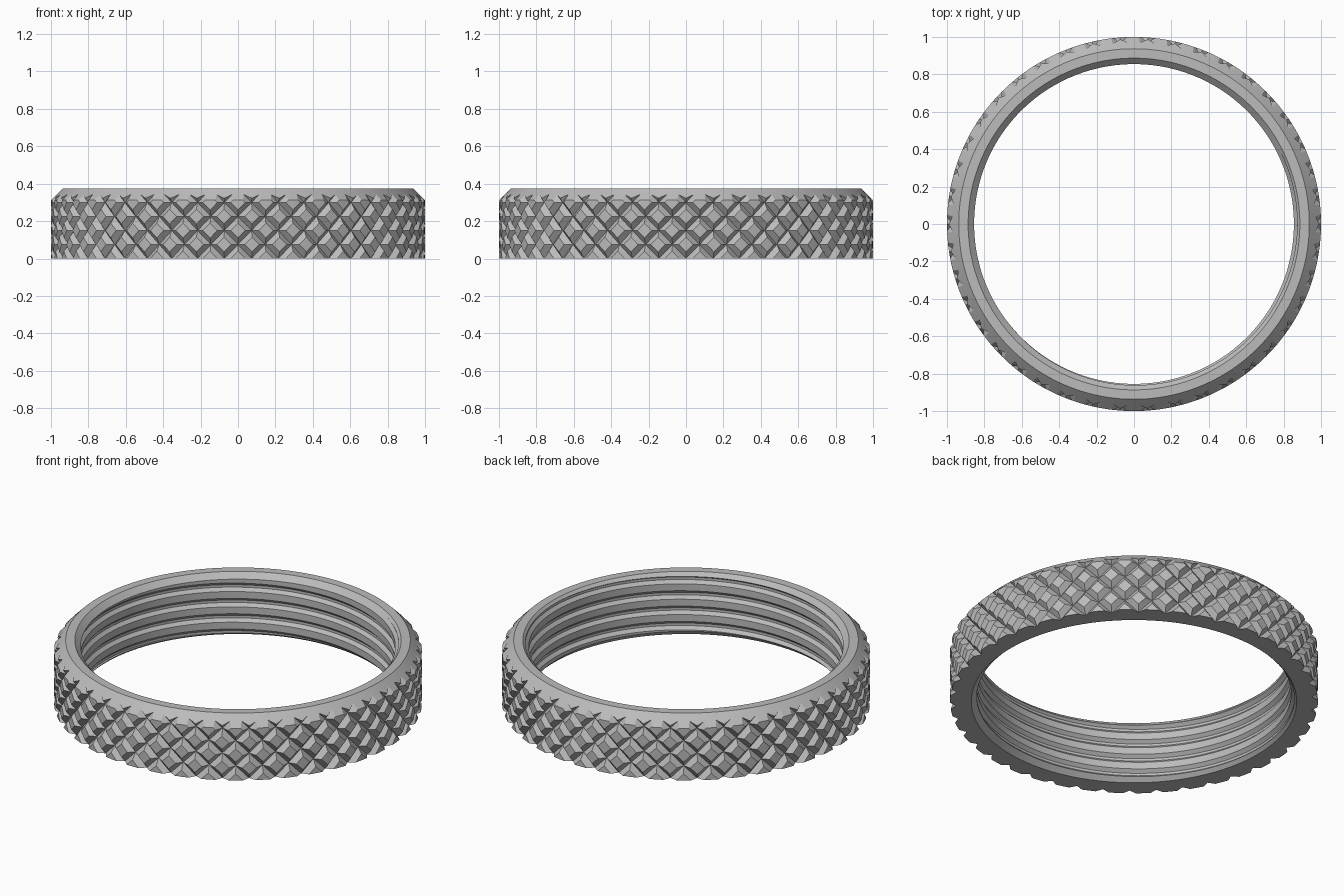
import bpy, bmesh
from math import pi, sin, cos, sqrt
from mathutils import Vector

cube = bpy.data.objects.get("Cube")
if cube:
    bpy.data.objects.remove(cube, do_unlink=True)

HEIGHT = 0.375
STARTS = 42                      # knurl grooves of each hand
STEP = 2 * pi / STARTS
GROOVE_W, GROOVE_D = 0.025, 0.03
PITCH, SEGMENTS = 0.092, 126     # internal thread


def bisect(bm, co, no, clear=False):
    bmesh.ops.bisect_plane(bm, geom=bm.verts[:] + bm.edges[:] + bm.faces[:], dist=1e-6,
                           plane_co=co, plane_no=no, clear_outer=clear)


def chamfer(bm, co, no):
    """Cut along a plane and press everything beyond it back onto the plane."""
    co, no = Vector(co), Vector(no)
    bisect(bm, co, no)
    for v in bm.verts:
        d = (v.co - co).dot(no)
        if d > 0:
            v.co.y -= d / no.y


def finish_strip(bm):
    """Trim the flat strip (x = angle, y = radius) to height and roll it up."""
    bisect(bm, (0, 0, 0), (0, 0, -1), True)
    bisect(bm, (0, 0, HEIGHT), (0, 0, 1), True)
    for v in bm.verts:
        u, r, z = v.co
        v.co = (r * cos(u), r * sin(u), z)
    bmesh.ops.remove_doubles(bm, verts=bm.verts[:], dist=2e-5)


def knurled_wall():
    bm = bmesh.new()
    half = STEP / sqrt(2) / 2
    line = [-half, -GROOVE_W, 0, GROOVE_W, half]
    for n in range(7):
        for m in range(STARTS):
            cu, cz = (m + n % 2 / 2) * STEP, n * STEP / 2
            grid = []
            for a in line:
                row = []
                for b in line:
                    near = min(abs(a), abs(b))
                    depth = GROOVE_D * max(0, 1 - near / GROOVE_W)
                    row.append(bm.verts.new((cu + (a + b) / sqrt(2), 1 - depth,
                                             cz + (a - b) / sqrt(2))))
                grid.append(row)
            for i in range(4):
                for j in range(4):
                    q = [grid[i][j], grid[i + 1][j], grid[i + 1][j + 1], grid[i][j + 1]]
                    if i in (1, 2) and j in (1, 2):   # mitred groove crossing
                        if i != j:
                            q = q[1:] + q[:1]
                        bm.faces.new((q[0], q[1], q[2]))
                        bm.faces.new((q[0], q[2], q[3]))
                    else:
                        bm.faces.new(q)
    bmesh.ops.remove_doubles(bm, verts=bm.verts[:], dist=2e-5)
    chamfer(bm, (0, 1, 0.312), Vector((0, 1, 1)).normalized())
    finish_strip(bm)
    return bm


def threaded_bore():
    bm = bmesh.new()
    profile = [(-0.009, 0.873), (0.009, 0.855), (0.05, 0.855), (0.068, 0.873)]
    points = [(k * PITCH + z, r) for k in range(-2, 6) for z, r in profile]
    columns = []
    for s in range(SEGMENTS + 1):
        turn = s / SEGMENTS
        columns.append([bm.verts.new((turn * 2 * pi, r, 0.0025 + z + turn * PITCH))
                        for z, r in points])
    for c, d in zip(columns, columns[1:]):
        for i in range(len(points) - 1):
            bm.faces.new((c[i], d[i], d[i + 1], c[i + 1]))
    # lead-in chamfers at both mouths
    chamfer(bm, (0, 0.887, HEIGHT), Vector((0, -1, 1)).normalized())
    chamfer(bm, (0, 0.885, 0), Vector((0, -1, -1)).normalized())
    finish_strip(bm)
    return bm


# Join outer wall and bore, then close the two end faces
ring = knurled_wall()
bore = threaded_bore()
temp = bpy.data.meshes.new("bore_temp")
bore.to_mesh(temp)
bore.free()
ring.from_mesh(temp)
bpy.data.meshes.remove(temp)

for level, up in ((0, -1), (HEIGHT, 1)):
    rim = [e for e in ring.edges if e.is_boundary
           and all(abs(v.co.z - level) < 1e-4 for v in e.verts)]
    bmesh.ops.triangle_fill(ring, edges=rim, use_beauty=True, normal=(0, 0, up))
bmesh.ops.recalc_face_normals(ring, faces=ring.faces[:])

mesh = bpy.data.meshes.new("knurled_ring")
ring.to_mesh(mesh)
ring.free()
obj = bpy.data.objects.new("knurled_ring", mesh)
bpy.context.collection.objects.link(obj)

# Plain grey metal
grey = bpy.data.materials.new("plain_grey")
grey.use_nodes = True
grey.diffuse_color = (0.5, 0.5, 0.5, 1)
for node in grey.node_tree.nodes:
    if node.type == 'BSDF_PRINCIPLED':
        node.inputs["Base Color"].default_value = grey.diffuse_color
mesh.materials.append(grey)

bpy.ops.object.select_all(action='DESELECT')
obj.select_set(True)
bpy.context.view_layer.objects.active = obj
bpy.ops.object.shade_smooth_by_angle(angle=pi / 9)
